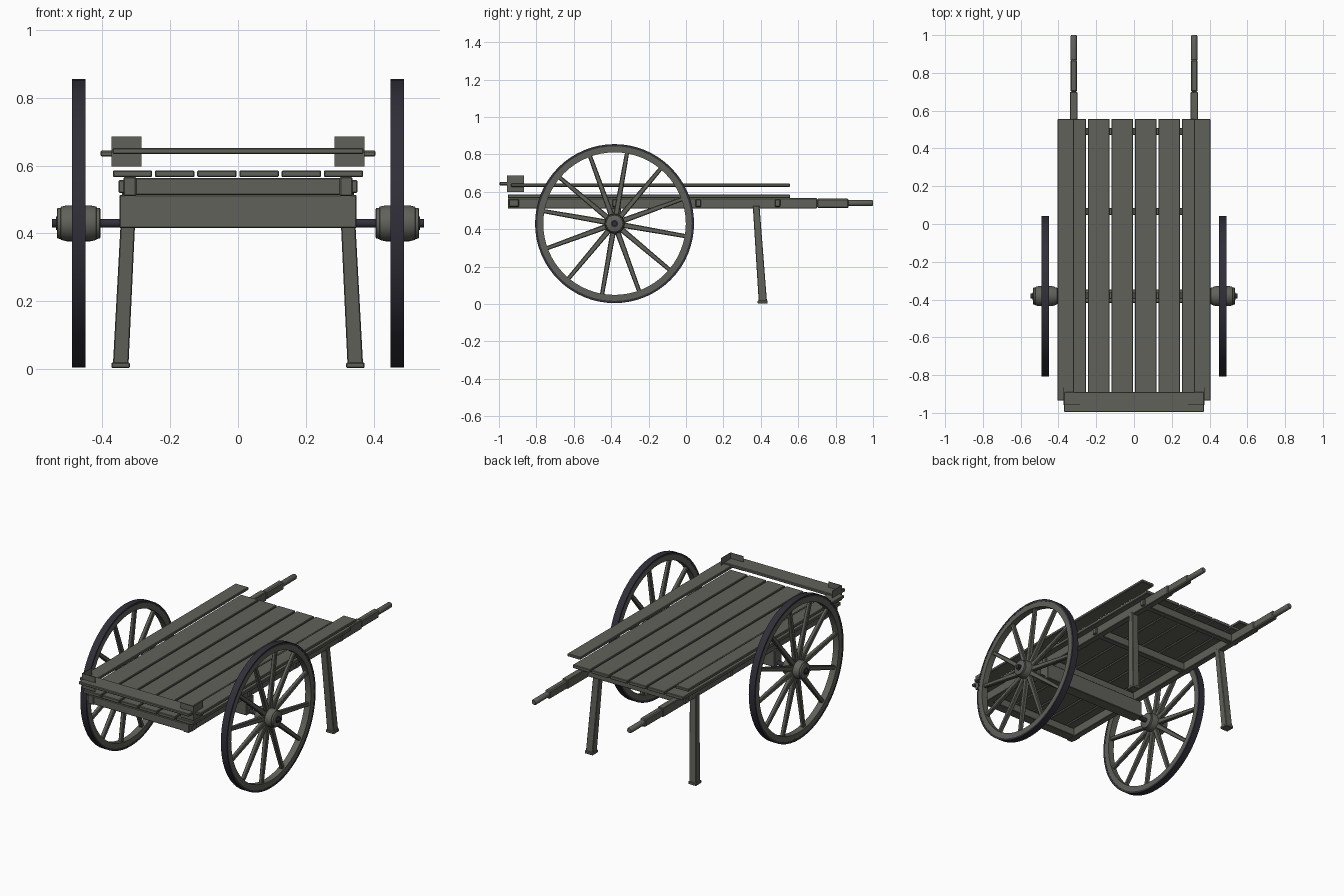
import bpy, math
from mathutils import Vector, Matrix

if "Cube" in bpy.data.objects:
    bpy.data.objects.remove(bpy.data.objects["Cube"])


def material(name, rgb):
    m = bpy.data.materials.new(name)
    m.diffuse_color = (*rgb, 1)
    m.use_nodes = True
    m.node_tree.nodes["Principled BSDF"].inputs["Base Color"].default_value = m.diffuse_color
    return m


WOOD = material("weathered_wood", (0.115, 0.12, 0.10))
IRON = material("dark_iron", (0.03, 0.028, 0.04))


def add_mesh(name, verts, faces, mat, bevel=0.0, smooth=False):
    me = bpy.data.meshes.new(name)
    me.from_pydata(verts, [], faces)
    me.materials.append(mat)
    ob = bpy.data.objects.new(name, me)
    bpy.context.collection.objects.link(ob)
    if smooth:
        bpy.ops.object.select_all(action='DESELECT')
        ob.select_set(True)
        bpy.context.view_layer.objects.active = ob
        bpy.ops.object.shade_smooth_by_angle(angle=math.radians(35))
    if bevel:
        b = ob.modifiers.new("edge", 'BEVEL')
        b.width = bevel
        b.segments = 1
    return ob


BOX_FACES = [(0, 3, 2, 1), (4, 5, 6, 7), (0, 1, 5, 4),
             (1, 2, 6, 5), (2, 3, 7, 6), (3, 0, 4, 7)]


def box(name, xs, ys, zs, mat=WOOD, bevel=0.003):
    x0, x1 = sorted(xs)
    y0, y1 = sorted(ys)
    v = [(x, y, z) for z in zs for x, y in ((x0, y0), (x1, y0), (x1, y1), (x0, y1))]
    return add_mesh(name, v, BOX_FACES, mat, bevel)


def frustum(name, bottom, top, size0, size1, mat=WOOD, bevel=0.003):
    """Slanted square post with horizontal ends."""
    v = []
    for c, (w, d) in ((bottom, size0), (top, size1)):
        for sx, sy in ((-1, -1), (1, -1), (1, 1), (-1, 1)):
            v.append((c[0] + sx * w / 2, c[1] + sy * d / 2, c[2]))
    return add_mesh(name, v, BOX_FACES, mat, bevel)


def lathe(name, profile, centre, axis, mat, n=32, closed=False):
    """Spin (distance along axis, radius) points round an axis."""
    rot = Vector(axis).to_track_quat('Z', 'Y').to_matrix()
    v, f, k = [], [], len(profile)
    for h, r in profile:
        for i in range(n):
            a = 2 * math.pi * i / n
            v.append(Vector(centre) + rot @ Vector((r * math.cos(a), r * math.sin(a), h)))
    for j in range(k if closed else k - 1):
        a, b = j * n, (j + 1) % k * n
        for i in range(n):
            i2 = (i + 1) % n
            f.append((a + i, a + i2, b + i2, b + i))
    if not closed:
        f += [tuple(reversed(range(n))), tuple(range((k - 1) * n, k * n))]
    return add_mesh(name, v, f, mat, smooth=True)


# Deck planks
PITCH = 0.1245
for i in range(6):
    x = (i - 2.5) * PITCH
    box("deck_plank", (x - 0.058, x + 0.058), (-0.953, 0.556), (0.566, 0.586))

# Cross bars with tenons showing through the shafts
for y, w in ((-0.92, 0.06), (-0.38, 0.036), (0.066, 0.036), (0.49, 0.036)):
    box("cross_bar", (-0.338, 0.338), (y - w / 2, y + w / 2), (0.514, 0.563))
    box("cross_bar_tenon", (-0.352, 0.352), (y - w / 2 + 0.004, y + w / 2 - 0.004), (0.52, 0.558))

# Axle beam and iron axle
AX_Y, AX_Z, R = -0.382, 0.43, 0.425
box("axle_beam", (-0.35, 0.35), (AX_Y - 0.035, AX_Y + 0.035), (0.416, 0.514))
lathe("axle", [(-0.548, 0.013), (0.548, 0.013)], (0, AX_Y, AX_Z), (1, 0, 0), IRON, 16)

# Raised board along the front end
box("front_board", (-0.37, 0.37), (-0.996, -0.89), (0.635, 0.652))

for s in (-1, 1):
    # Shafts with rounded hand grips
    box("shaft", (s * 0.30, s * 0.338), (-0.953, 0.70), (0.511, 0.566))
    box("shaft_end", (s * 0.301, s * 0.336), (0.70, 0.87), (0.514, 0.563), bevel=0.006)
    lathe("hand_grip", [(0, 0.017), (0.125, 0.017), (0.132, 0.013)],
          (s * 0.319, 0.868, 0.54), (0, 1, 0), WOOD, 12)

    # Raised side board and thin corner bracket plates
    box("side_board", (s * 0.318, s * 0.405), (-0.935, 0.556), (0.627, 0.644))
    box("bracket_side_plate", (s * 0.370, s * 0.373), (-0.955, -0.865), (0.598, 0.686), bevel=0)
    box("bracket_front_plate", (s * 0.285, s * 0.373), (-0.958, -0.955), (0.598, 0.686), bevel=0)

    # Splayed leg with foot
    frustum("leg", (s * 0.346, 0.411, 0.01), (s * 0.32, 0.375, 0.525),
            (0.046, 0.044), (0.042, 0.036))
    box("leg_foot", (s * 0.319, s * 0.373), (0.383, 0.437), (0.003, 0.02))

    # Wheel: iron tyre, wooden rim, hub and axle end
    c = (s * 0.47, AX_Y, AX_Z)
    axis = (s, 0, 0)
    lathe("tyre", [(-0.02, 0.413), (0.02, 0.413), (0.02, R), (-0.02, R)],
          c, axis, IRON, 64, closed=True)
    lathe("wheel_rim", [(-0.019, 0.381), (0.019, 0.381), (0.019, 0.414), (-0.019, 0.414)],
          c, axis, WOOD, 64, closed=True)
    lathe("hub", [(-0.064, 0.042), (-0.062, 0.045), (-0.053, 0.046), (-0.052, 0.049),
                  (-0.035, 0.053), (0.035, 0.053), (0.052, 0.049), (0.053, 0.046),
                  (0.062, 0.045), (0.064, 0.042)], c, axis, WOOD, 32)
    lathe("axle_cap", [(0.062, 0.020), (0.067, 0.020)], c, axis, IRON, 20)

    # Twelve tapered spokes
    for k in range(12):
        rot = Matrix.Rotation(math.radians(-70 + 30 * k), 3, 'X')
        ob = frustum("spoke", (0, 0, 0.04), (0, 0, 0.39), (0.026, 0.030), (0.022, 0.022),
                     bevel=0.004)
        for vert in ob.data.vertices:
            vert.co = rot @ vert.co + Vector(c)

# Consistent outward normals on mirrored parts
import bmesh
for ob in bpy.context.collection.objects:
    bm = bmesh.new()
    bm.from_mesh(ob.data)
    bmesh.ops.recalc_face_normals(bm, faces=bm.faces)
    bm.to_mesh(ob.data)
    bm.free()
